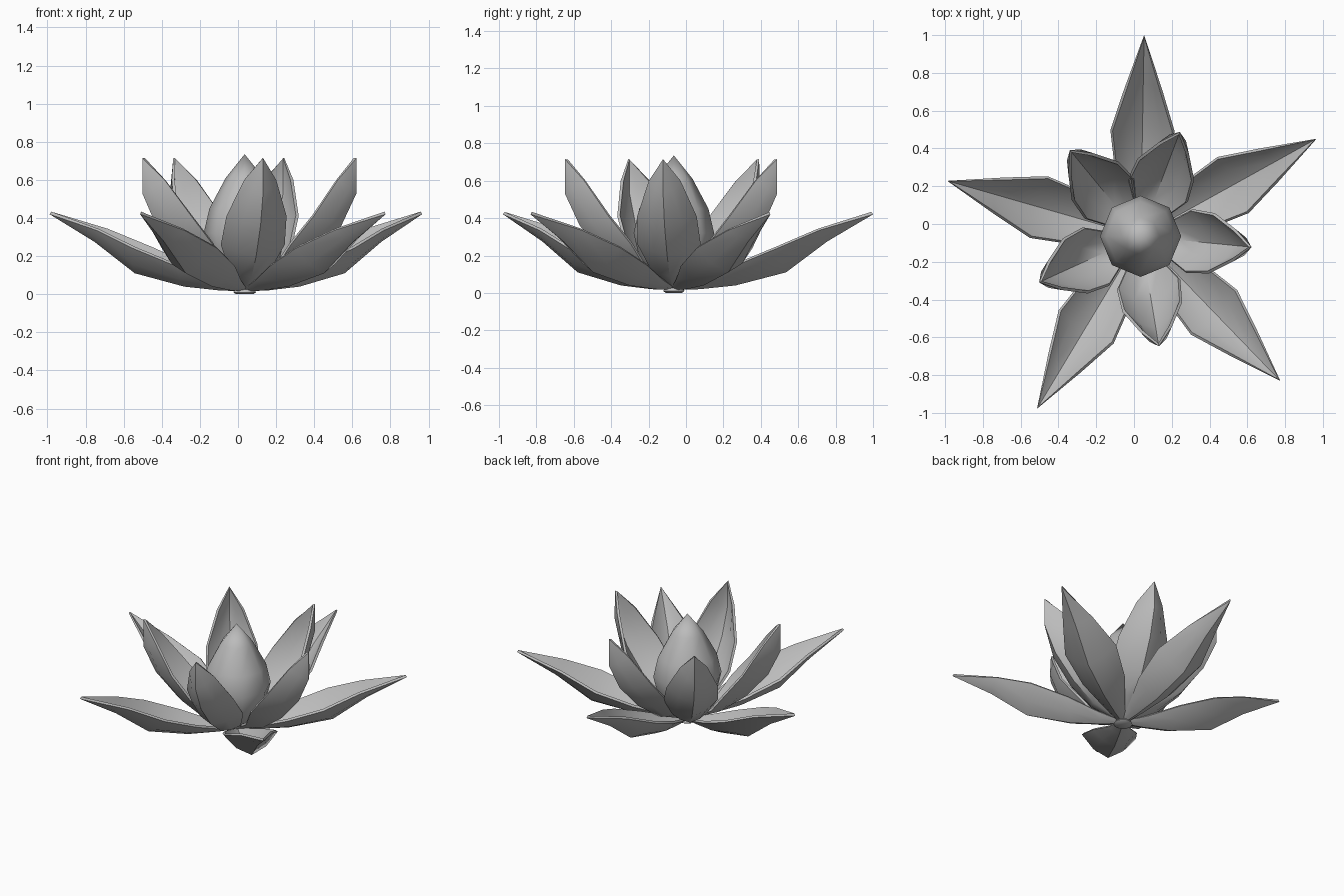
import bpy, bmesh, math
from mathutils import Vector

cube = bpy.data.objects.get("Cube")
if cube:
    bpy.data.objects.remove(cube, do_unlink=True)

CENTRE = Vector((0.035, -0.065, 0))

grey = bpy.data.materials.new("petal_grey")
grey.use_nodes = True
grey.diffuse_color = (0.5, 0.5, 0.5, 1)
grey.node_tree.nodes["Principled BSDF"].inputs["Base Color"].default_value = (0.5, 0.5, 0.5, 1)


def finish(bm, name, angle=40):
    """Turn a bmesh into a smooth-shaded object that keeps its sharp rims."""
    bmesh.ops.recalc_face_normals(bm, faces=bm.faces)
    mesh = bpy.data.meshes.new(name)
    bm.to_mesh(mesh)
    bm.free()
    mesh.materials.append(grey)
    obj = bpy.data.objects.new(name, mesh)
    bpy.context.collection.objects.link(obj)
    obj.location = CENTRE
    bpy.ops.object.select_all(action='DESELECT')
    obj.select_set(True)
    bpy.context.view_layer.objects.active = obj
    bpy.ops.object.shade_smooth_by_angle(angle=math.radians(angle))
    return obj


def petal(name, stations, tip, degrees, thickness):
    """Cupped petal; each station is spine (r, z), rim (r, z) and half width."""
    bm = bmesh.new()
    rows = []
    for sr, sz, rr, rz, half in stations:
        row = []
        for t in (-1, -0.55, 0, 0.55, 1):
            k = abs(t) ** 1.7
            row.append(bm.verts.new((sr + (rr - sr) * k, half * t, sz + (rz - sz) * k)))
        rows.append(row)
    point = bm.verts.new((tip[0], 0, tip[1]))
    for a, b in zip(rows, rows[1:]):
        for i in range(4):
            bm.faces.new((a[i], b[i], b[i + 1], a[i + 1]))
    for i in range(4):
        bm.faces.new((rows[-1][i], point, rows[-1][i + 1]))
    # Thicken towards the inside of the cup
    bm.normal_update()
    outer = list(bm.verts)
    normals = {v: v.normal.copy() for v in outer}
    side = 1 if rows[2][2].normal.z > 0 else -1
    inner = {v: bm.verts.new(v.co + normals[v] * side * thickness) for v in outer}
    rim = [e for e in bm.edges if e.is_boundary]
    for f in list(bm.faces):
        bm.faces.new([inner[v] for v in reversed(f.verts)])
    for e in rim:
        a, b = e.verts
        bm.faces.new((a, b, inner[b], inner[a]))
    obj = finish(bm, name)
    obj.rotation_euler.z = math.radians(degrees)


def lathe(name, profile, sides):
    """Revolve an (r, z) profile around the centre line."""
    bm = bmesh.new()
    rings = []
    for r, z in profile:
        rings.append([bm.verts.new((r * math.cos(math.tau * i / sides),
                                    r * math.sin(math.tau * i / sides), z))
                      for i in range(sides)])
    for a, b in zip(rings, rings[1:]):
        for i in range(sides):
            j = (i + 1) % sides
            bm.faces.new((a[i], a[j], b[j], b[i]))
    bm.faces.new(rings[0])
    bm.faces.new(rings[-1])
    bmesh.ops.remove_doubles(bm, verts=bm.verts, dist=0.0005)
    return finish(bm, name, 50)


# Low spreading petals
OUTER = [(0.00, 0.015, 0.00, 0.02, 0.02), (0.14, 0.02, 0.15, 0.07, 0.07),
         (0.33, 0.04, 0.33, 0.145, 0.14), (0.60, 0.11, 0.56, 0.24, 0.17),
         (0.82, 0.275, 0.78, 0.335, 0.10)]
# Upright petals around the bud
INNER = [(0.00, 0.015, 0.00, 0.02, 0.02), (0.22, 0.09, 0.17, 0.13, 0.11),
         (0.37, 0.20, 0.26, 0.26, 0.17), (0.51, 0.36, 0.38, 0.41, 0.16),
         (0.59, 0.53, 0.50, 0.60, 0.085)]
for n in range(5):
    petal(f"outer_petal_{n + 1}", OUTER, (1.065, 0.42), 89 + 75 * n, 0.016)
    petal(f"inner_petal_{n + 1}", INNER, (0.59, 0.715), 129.4 + 75 * n, 0.016)

# Closed bud and the small stub underneath
lathe("centre_bud", [(0.03, 0.02), (0.12, 0.09), (0.185, 0.19), (0.215, 0.32),
                     (0.185, 0.45), (0.10, 0.61), (0.0, 0.735)], 8)
lathe("base_stub", [(0.045, 0.0), (0.06, 0.01), (0.05, 0.025)], 10)
